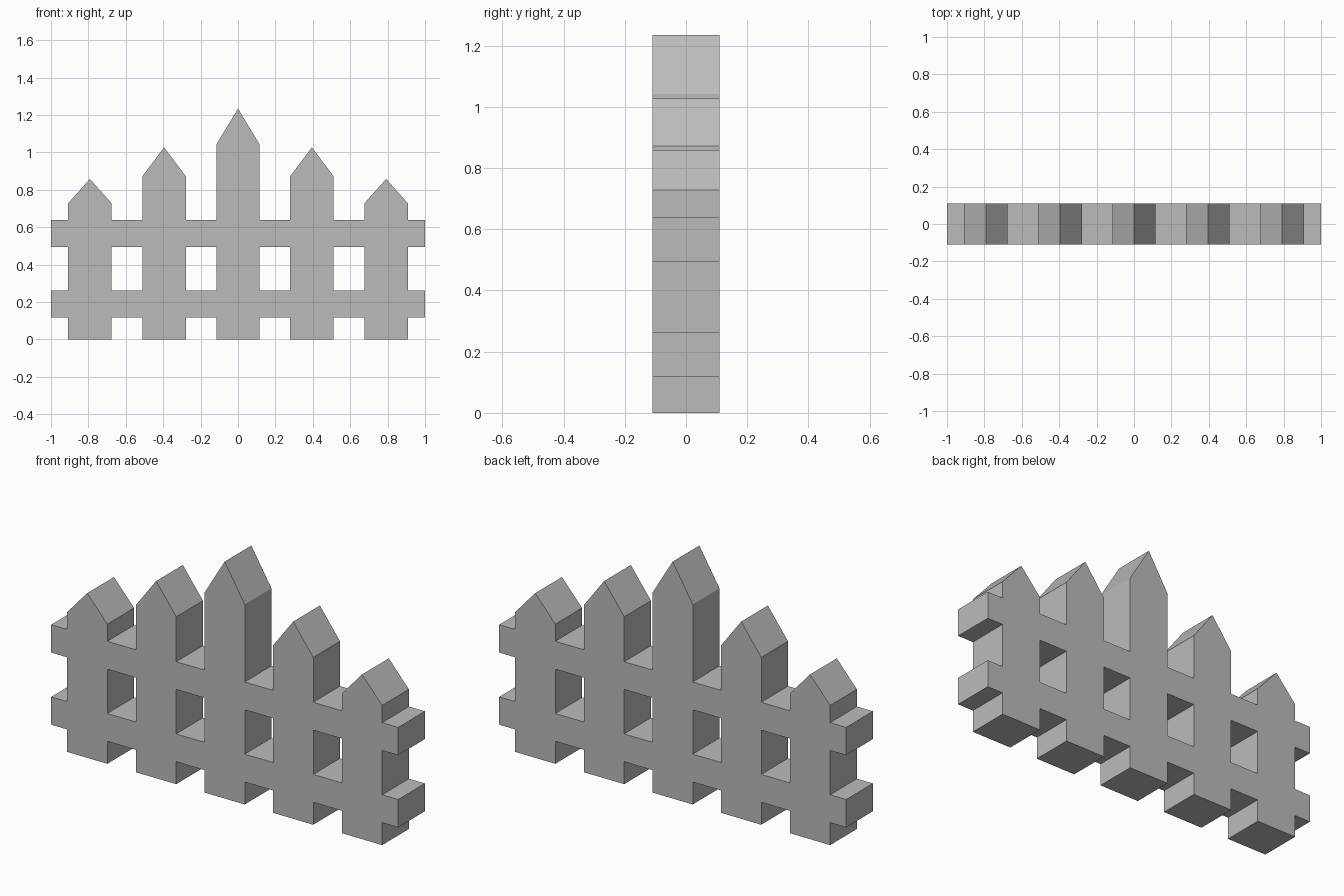
import bpy
import bmesh
from mathutils import Vector

cube = bpy.data.objects.get("Cube")
if cube:
    bpy.data.objects.remove(cube, do_unlink=True)

DEPTH = 0.22
HALF_WIDTH = 0.116
RAILS = [(0.117, 0.262), (0.493, 0.638)]
# Centre, shoulder height and tip height of each picket
PICKETS = [(0.0, 1.042, 1.234)]
for x, shoulder, tip in [(0.395, 0.872, 1.027), (0.792, 0.728, 0.858)]:
    PICKETS += [(-x, shoulder, tip), (x, shoulder, tip)]
PICKETS.sort()

grey = bpy.data.materials.new("plain_grey")
grey.use_nodes = True
colour = (0.5, 0.5, 0.5, 1)
grey.diffuse_color = colour
grey.node_tree.nodes["Principled BSDF"].inputs["Base Color"].default_value = colour

bm = bmesh.new()


def panel(*points):
    """Flat face in the front plane."""
    bm.faces.new([bm.verts.new((x, -DEPTH / 2, z)) for x, z in points])


def block(x0, x1, z0, z1):
    panel((x0, z0), (x1, z0), (x1, z1), (x0, z1))


# Pickets, split at rail heights so that they join the rails cleanly
for x, shoulder, tip in PICKETS:
    left, right = x - HALF_WIDTH, x + HALF_WIDTH
    levels = [0] + [z for rail in RAILS for z in rail] + [shoulder]
    for z0, z1 in zip(levels, levels[1:]):
        block(left, right, z0, z1)
    panel((left, shoulder), (right, shoulder), (x, tip))

# Rail pieces between the pickets and at both ends
edges = [-1] + [x + s * HALF_WIDTH for x, _, _ in PICKETS for s in (-1, 1)] + [1]
for z0, z1 in RAILS:
    for x0, x1 in zip(edges[::2], edges[1::2]):
        block(x0, x1, z0, z1)

# Fuse the panels and give them thickness
bmesh.ops.remove_doubles(bm, verts=bm.verts, dist=0.0005)
result = bmesh.ops.extrude_face_region(bm, geom=bm.faces[:], use_keep_orig=True)
moved = [v for v in result["geom"] if isinstance(v, bmesh.types.BMVert)]
bmesh.ops.translate(bm, verts=moved, vec=Vector((0, DEPTH, 0)))
bmesh.ops.recalc_face_normals(bm, faces=bm.faces)
bmesh.ops.dissolve_limit(bm, angle_limit=0.01, verts=bm.verts, edges=bm.edges)

mesh = bpy.data.meshes.new("picket_fence")
bm.to_mesh(mesh)
bm.free()
mesh.materials.append(grey)
fence = bpy.data.objects.new("picket_fence", mesh)
bpy.context.collection.objects.link(fence)
